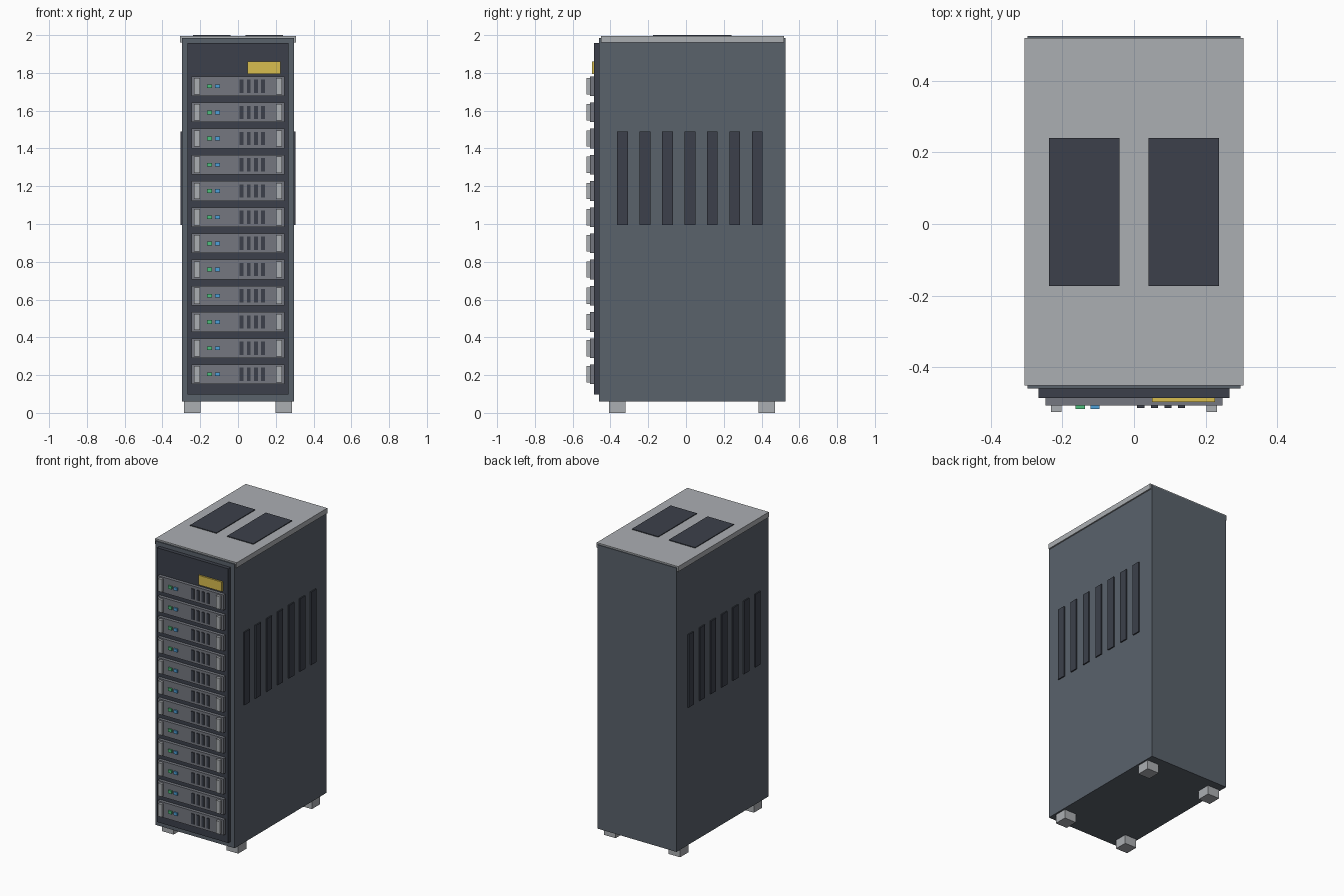
import bpy
import bmesh

if "Cube" in bpy.data.objects:
    bpy.data.objects.remove(bpy.data.objects["Cube"])


def material(name, rgb):
    m = bpy.data.materials.new(name)
    m.diffuse_color = [(c / 255) ** 2.2 for c in rgb] + [1.0]
    m.use_nodes = True
    m.node_tree.nodes["Principled BSDF"].inputs["Base Color"].default_value = m.diffuse_color
    return m


STEEL = material("steel_grey", (90, 98, 107))
DARK = material("dark_grey", (62, 66, 76))
UNIT = material("unit_grey", (116, 119, 127))
LIGHT = material("light_grey", (170, 173, 177))
GREEN = material("green_light", (80, 190, 125))
BLUE = material("blue_light", (80, 160, 215))
YELLOW = material("yellow_label", (216, 188, 80))


def box(name, x, y, z, mat):
    """Box spanning the (min, max) pairs x, y, z."""
    bm = bmesh.new()
    bmesh.ops.create_cube(bm, size=1)
    for v in bm.verts:
        v.co = [(lo + hi) / 2 + c * (hi - lo)
                for c, (lo, hi) in zip(v.co, (x, y, z))]
    mesh = bpy.data.meshes.new(name)
    bm.to_mesh(mesh)
    bm.free()
    mesh.materials.append(mat)
    ob = bpy.data.objects.new(name, mesh)
    bpy.context.collection.objects.link(ob)
    return ob


def mirrored_pair(name, x, y, z, mat):
    """The same box on the left and right of the cabinet."""
    box(name + "_right", x, y, z, mat)
    box(name + "_left", (-x[1], -x[0]), y, z, mat)


# Cabinet shell, lid and front panel
box("cabinet", (-0.297, 0.297), (-0.46, 0.526), (0.06, 1.985), STEEL)
box("lid", (-0.306, 0.306), (-0.451, 0.52), (1.96, 1.995), LIGHT)
box("front_panel", (-0.267, 0.267), (-0.486, -0.45), (0.097, 1.957), DARK)
box("label_plate", (0.05, 0.226), (-0.497, -0.48), (1.795, 1.86), YELLOW)

# Feet
for name, y in (("front_foot", (-0.407, -0.32)), ("back_foot", (0.383, 0.472))):
    mirrored_pair(name, (0.198, 0.286), y, (0, 0.07), LIGHT)

# Roof vents and side louvres
mirrored_pair("roof_vent", (0.04, 0.237), (-0.174, 0.241), (1.985, 2.0), DARK)
for i in range(7):
    y = 0.021 + (i - 3) * 0.119
    mirrored_pair(f"side_vent_{i + 1}", (0.29, 0.305),
                  (y - 0.028, y + 0.028), (0.995, 1.49), DARK)

# Rack units with handles, status lights and drive slots
for i in range(12):
    z = 0.204 + i * 0.1387
    n = f"_{i + 1}"
    box("rack_unit" + n, (-0.247, 0.247), (-0.508, -0.475),
        (z - 0.052, z + 0.052), UNIT)
    mirrored_pair("handle" + n, (0.202, 0.232), (-0.526, -0.5),
                  (z - 0.043, z + 0.043), LIGHT)
    for name, x, mat in (("green_light", -0.15, GREEN), ("blue_light", -0.109, BLUE)):
        box(name + n, (x - 0.013, x + 0.013), (-0.517, -0.5),
            (z - 0.01, z + 0.01), mat)
    for k in range(4):
        x = 0.019 + k * 0.038
        box(f"drive_slot{n}_{k + 1}", (x - 0.01, x + 0.01), (-0.514, -0.5),
            (z - 0.035, z + 0.035), DARK)
